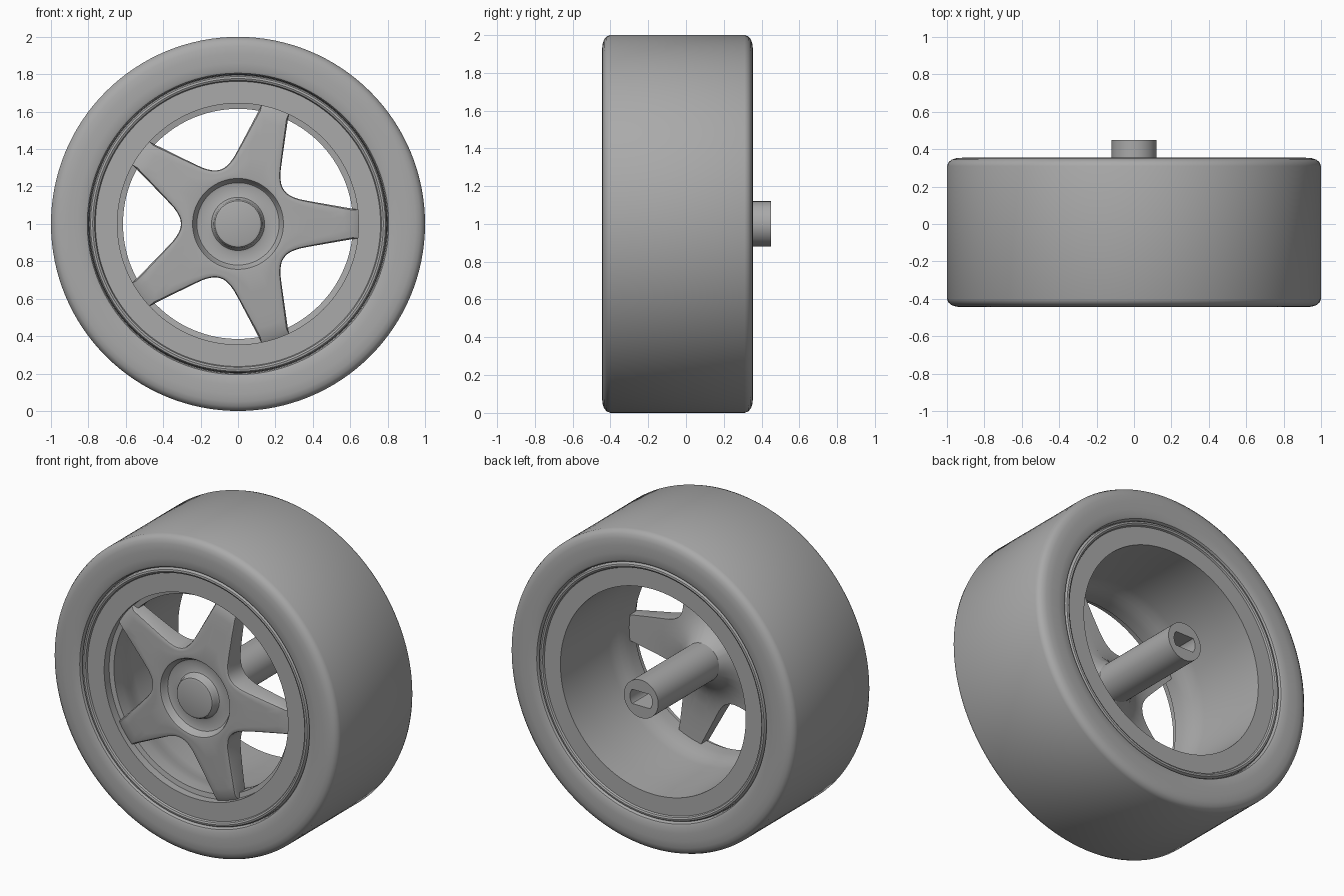
import bpy, bmesh, math

cube = bpy.data.objects.get("Cube")
if cube:
    bpy.data.objects.remove(cube)

grey = bpy.data.materials.new("light_grey")
grey.use_nodes = True
COLOUR = (0.4, 0.4, 0.4, 1)
grey.diffuse_color = COLOUR
grey.node_tree.nodes["Principled BSDF"].inputs["Base Color"].default_value = COLOUR

AXIS_Z = 1.0
MID_Y = -0.045     # middle of the tyre's width


def loft(name, rings, closed=False):
    """Skin rings of points; join last to first, or cap both ends."""
    bm = bmesh.new()
    loops = [[bm.verts.new(p) for p in ring] for ring in rings]
    n = len(loops[0])
    pairs = list(zip(loops, loops[1:]))
    if closed:
        pairs.append((loops[-1], loops[0]))
    else:
        bm.faces.new(loops[0])
        bm.faces.new(loops[-1])
    for a, b in pairs:
        for i in range(n):
            j = (i + 1) % n
            bm.faces.new((a[i], a[j], b[j], b[i]))
    bmesh.ops.recalc_face_normals(bm, faces=bm.faces)
    mesh = bpy.data.meshes.new(name)
    bm.to_mesh(mesh)
    bm.free()
    mesh.materials.append(grey)
    obj = bpy.data.objects.new(name, mesh)
    bpy.context.collection.objects.link(obj)
    bpy.ops.object.select_all(action='DESELECT')
    obj.select_set(True)
    bpy.context.view_layer.objects.active = obj
    bpy.ops.object.shade_smooth_by_angle(angle=math.radians(32))
    return obj


def point(r, angle, y):
    return (r * math.cos(angle), y, AXIS_Z + r * math.sin(angle))


def circle(r, y, angles):
    return [point(r, a, y) for a in angles]


ROUND = [math.tau * i / 128 for i in range(128)]


def lathe(name, profile):
    return loft(name, [circle(r, y, ROUND) for r, y in profile], closed=True)


# Tyre: half profile from tread to bead, mirrored across its width
side = [(1.0, 0.355), (0.992, 0.375), (0.975, 0.389), (0.95, 0.397),
        (0.91, 0.4), (0.86, 0.399), (0.82, 0.396), (0.806, 0.39),
        (0.8, 0.38), (0.797, 0.35)]
front = [(r, MID_Y - d) for r, d in side]
back = [(r, MID_Y + d) for r, d in reversed(side)]
lathe("tyre", front + back)

# Rim: rolled lips, flat flanges and a barrel with an inner ledge
lip = [(0.797, 0.35), (0.795, 0.378), (0.788, 0.389), (0.777, 0.391),
       (0.767, 0.386), (0.762, 0.375), (0.645, 0.375)]
rim = [(r, MID_Y - d) for r, d in lip]
rim += [(0.645, -0.37), (0.615, -0.365), (0.615, -0.30), (0.62, -0.26),
        (0.629, -0.22), (0.638, -0.18), (0.642, -0.14), (0.648, 0.18)]
rim += [(r + (0.005 if r == 0.645 else 0), MID_Y + d) for r, d in reversed(lip)]
lathe("rim", rim)

# Spoke outline: radius by angle away from the spoke's centre line
half = [(0, 0.647), (3.5, 0.647), (6.8, 0.645), (10, 0.544), (13.4, 0.468),
        (17, 0.409), (21.5, 0.357), (25, 0.333), (28.5, 0.317), (32, 0.308),
        (36, 0.305)]
one = [(-a, r) for a, r in half[-2:0:-1]] + half
outline = [(math.radians(a + 72 * k), r) for k in range(5) for a, r in one]
star_angles = [a for a, r in outline]


def star(inner, t, height):
    """Ring part way from a hub circle to the spoke outline."""
    ring = []
    for a, outer in outline:
        r = inner + (outer - inner) * t
        ring.append(point(r, a, height(r)))
    return ring


def spoke_front(r):
    return -0.432 + 0.075 * max(0, r - 0.25)


def spoke_back(r):
    return -0.31 + 0.15 * math.exp(-max(0, r - 0.12) / 0.09)


# Spoked hub: cap, dished ring, five spokes, flared back
hub = [(0.11, -0.44), (0.123, -0.436), (0.13, -0.426), (0.134, -0.40),
       (0.142, -0.39), (0.155, -0.386), (0.205, -0.386), (0.22, -0.39),
       (0.23, -0.402), (0.236, -0.42), (0.243, -0.43)]
rings = [circle(r, y, star_angles) for r, y in hub]
rings += [star(0.252, t, spoke_front) for t in (0, 0.3, 0.6, 0.8)]
rings.append(star(0.252, 0.93, lambda r: spoke_front(r) + 0.004))
rings.append(star(0.252, 1, lambda r: spoke_front(r) + 0.016))
rings += [star(0.12, t, spoke_back) for t in (1, 0.85, 0.65, 0.45, 0.3, 0.18, 0.08, 0)]
loft("spoked_hub", rings)

# Axle: tube with a flat-sided socket in its end


def socket(y):
    return [(0.078 * math.cos(a), y,
             AXIS_Z + max(-0.045, min(0.045, 0.078 * math.sin(a)))) for a in ROUND]


loft("axle", [circle(0.12, -0.3, ROUND), circle(0.12, 0.45, ROUND),
              socket(0.45), socket(0.1)])
